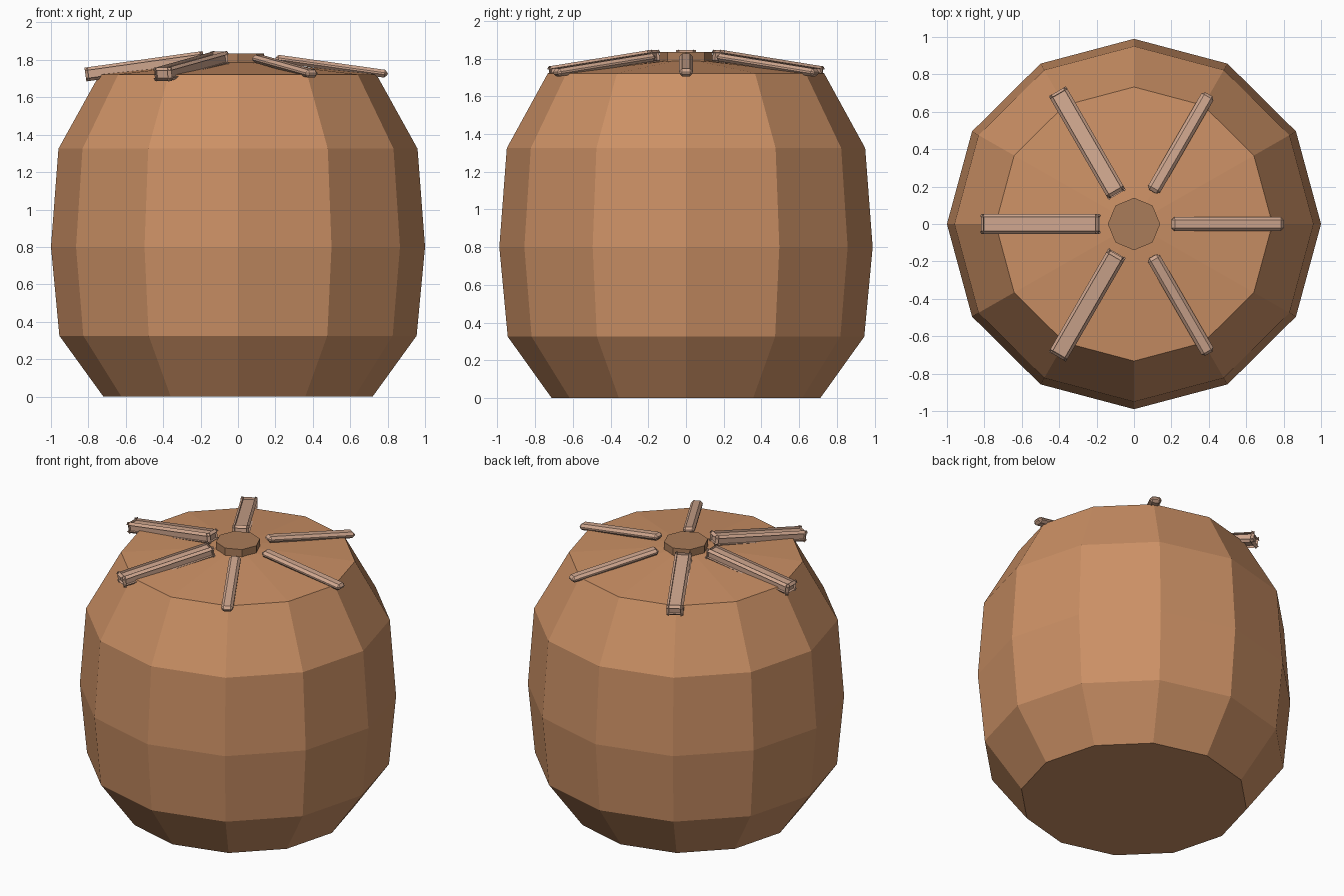
import bpy, bmesh
from math import radians, cos, sin, pi
from mathutils import Matrix
from itertools import product

if "Cube" in bpy.data.objects:
    bpy.data.objects.remove(bpy.data.objects["Cube"])


def material(name, color):
    m = bpy.data.materials.new(name)
    m.diffuse_color = (*color, 1)
    m.use_nodes = True
    m.node_tree.nodes["Principled BSDF"].inputs["Base Color"].default_value = m.diffuse_color
    return m


def add_object(name, bm, mat):
    me = bpy.data.meshes.new(name)
    bm.to_mesh(me)
    bm.free()
    me.materials.append(mat)
    ob = bpy.data.objects.new(name, me)
    bpy.context.collection.objects.link(ob)
    return ob


def lathe(name, profile, sides, mat, apex=None, y_scale=1.0):
    """Faceted solid of revolution from (radius, z) points, optional apex."""
    bm = bmesh.new()
    rings = [[bm.verts.new((r * cos(2 * pi * i / sides), y_scale * r * sin(2 * pi * i / sides), z))
              for i in range(sides)] for r, z in profile]
    for a, b in zip(rings, rings[1:]):
        for i in range(sides):
            j = (i + 1) % sides
            bm.faces.new((a[i], a[j], b[j], b[i]))
    bm.faces.new(rings[0][::-1])
    top = rings[-1]
    if apex is None:
        bm.faces.new(top)
    else:
        tip = bm.verts.new((0, 0, apex))
        for i in range(sides):
            bm.faces.new((top[i], top[(i + 1) % sides], tip))
    return add_object(name, bm, mat)


def chamfered_bar(name, half, o, mat):
    """Box with chamfered edges; a negative offset flares the edges outward."""
    bm = bmesh.new()
    v = {}
    for s in product((-1, 1), repeat=3):
        for axis in range(3):
            v[s, axis] = bm.verts.new([s[k] * (half[k] - (0 if k == axis else o)) for k in range(3)])
    for a in range(3):
        b, c = (a + 1) % 3, (a + 2) % 3

        def corner(sa, sb, sc):
            s = [0, 0, 0]
            s[a], s[b], s[c] = sa, sb, sc
            return tuple(s)
        for sa in (-1, 1):  # main faces
            loop = [v[corner(sa, p, q), a] for p, q in ((-1, -1), (1, -1), (1, 1), (-1, 1))]
            bm.faces.new(loop if sa > 0 else loop[::-1])
        for sb, sc in product((-1, 1), repeat=2):  # chamfers along axis a
            lo, hi = corner(-1, sb, sc), corner(1, sb, sc)
            loop = [v[lo, b], v[hi, b], v[hi, c], v[lo, c]]
            bm.faces.new(loop[::-1] if sb * sc > 0 else loop)
    for s in product((-1, 1), repeat=3):  # corner triangles
        loop = [v[s, 0], v[s, 1], v[s, 2]]
        bm.faces.new(loop if s[0] * s[1] * s[2] > 0 else loop[::-1])
    if o > 0:
        bmesh.ops.recalc_face_normals(bm, faces=bm.faces)
    return add_object(name, bm, mat)


body_mat = material("body_brown", (0.60, 0.28, 0.13))
stem_mat = material("stem_brown", (0.40, 0.20, 0.10))
rib_mat = material("rib_tan", (0.62, 0.38, 0.27))

# Twelve-sided bulging body with a shallow conical top
lathe("body", [(0.72, 0), (0.955, 0.325), (1.0, 0.8), (0.96, 1.325), (0.74, 1.722)],
      12, body_mat, apex=1.80, y_scale=0.99)

# Octagonal knob in the middle of the top
lathe("centre_knob", [(0.14, 1.775), (0.14, 1.835)], 8, stem_mat)

# Six sloping ribs: chamfered on the right, flared edges on the left
for i in range(6):
    flared = i in (2, 3, 4)
    rib = chamfered_bar(f"top_rib_{i + 1}", (0.303, 0.037, 0.021), -0.016 if flared else 0.016, rib_mat)
    rib.matrix_world = (Matrix.Rotation(radians(60 * i), 4, 'Z')
                        @ Matrix.Translation((0.5, 0, 1.766))
                        @ Matrix.Rotation(radians(8), 4, 'Y'))
